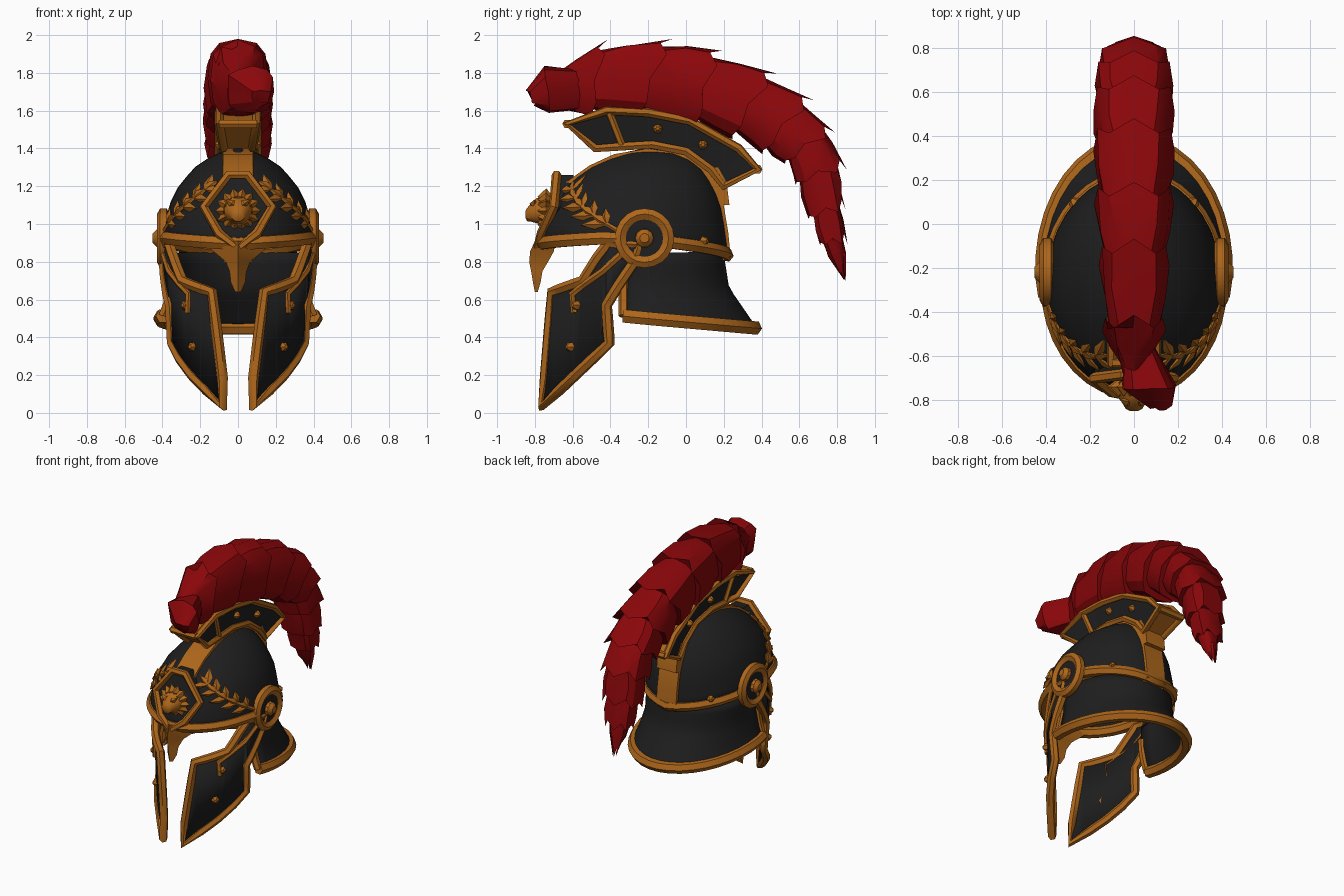
import bpy, bmesh, random
from math import sin, cos, pi, radians, copysign
from mathutils import Vector as V

random.seed(4)
if "Cube" in bpy.data.objects:
    bpy.data.objects.remove(bpy.data.objects["Cube"])

def material(name, *rgb):
    m = bpy.data.materials.new(name)
    m.use_nodes = True
    m.diffuse_color = (*rgb, 1)
    node = next(n for n in m.node_tree.nodes if n.type == 'BSDF_PRINCIPLED')
    node.inputs["Base Color"].default_value = (*rgb, 1)
    return m

BLACK = material("black_enamel", .013, .013, .013)
GOLD = material("aged_gold", .42, .133, .011)
RED = material("red_plume", .255, .002, .003)

def finish(name, mesh, mats, angle=35, thick=0):
    ob = bpy.data.objects.new(name, mesh)
    bpy.context.collection.objects.link(ob)
    for m in mats:
        mesh.materials.append(m)
    bpy.ops.object.select_all(action='DESELECT')
    ob.select_set(True)
    bpy.context.view_layer.objects.active = ob
    bpy.ops.object.shade_smooth_by_angle(angle=radians(angle))
    if thick:
        mod = ob.modifiers.new("thickness", 'SOLIDIFY')
        mod.thickness, mod.offset = thick, 0

def loft(name, parts, mats, closed=True, start=True, end=True, rule=None, **kw):
    """Each part is a list of equal rings of points, skinned in order."""
    bm = bmesh.new()
    for rings in parts:
        vs = [[bm.verts.new(p) for p in r] for r in rings]
        n = len(vs[0])
        for a, b in zip(vs, vs[1:]):
            for i in range(n if closed else n - 1):
                j = (i + 1) % n
                bm.faces.new((a[i], a[j], b[j], b[i]))
        if start:
            bm.faces.new(vs[0])
        if end:
            bm.faces.new(vs[-1])
    bmesh.ops.recalc_face_normals(bm, faces=bm.faces)
    for f in bm.faces:
        f.material_index = rule(f.normal) if rule else 0
    mesh = bpy.data.meshes.new(name)
    bm.to_mesh(mesh)
    bm.free()
    finish(name, mesh, mats, **kw)

def tube(name, pts, r, closed=False):
    cu = bpy.data.curves.new(name, 'CURVE')
    cu.dimensions, cu.bevel_depth, cu.bevel_resolution = '3D', r, 1
    cu.use_fill_caps = True
    sp = cu.splines.new('POLY')
    sp.points.add(len(pts) - 1)
    for q, p in zip(sp.points, pts):
        q.co = (*p, 1)
    sp.use_cyclic_u = closed
    tmp = bpy.data.objects.new(name + "_path", cu)
    bpy.context.collection.objects.link(tmp)
    dg = bpy.context.evaluated_depsgraph_get()
    mesh = bpy.data.meshes.new_from_object(tmp.evaluated_get(dg))
    bpy.data.objects.remove(tmp)
    finish(name, mesh, [GOLD], angle=50)

def interp(table, k):
    """Linear lookup in rows whose first entry is the key."""
    k = min(max(k, table[0][0]), table[-1][0])
    for a, b in zip(table, table[1:]):
        if k <= b[0]:
            t = (k - a[0]) / (b[0] - a[0])
            return [p + (q - p) * t for p, q in zip(a[1:], b[1:])]

def dense(pts, n, closed=False):
    ends = pts[1:] + pts[:1] if closed else pts[1:]
    return [V(a).lerp(V(b), i / n) for a, b in zip(pts, ends) for i in range(n + (not closed))]

def leaf(base, tip, normal, w, h):
    """Pointed four-sided leaf."""
    base, tip, n = V(base), V(tip), V(normal).normalized()
    s = (tip - base).cross(n).normalized()
    return [[base.lerp(tip, t) + (s * w * cos(q) + n * h * sin(q)) * k
             for q in (0, pi / 2, pi, 3 * pi / 2)] for t, k in ((0, .25), (.45, 1), (1, .05))]

def disc(c, r, axis, n=16):
    u = V((0, 1, 0)) if axis == 'x' else V((1, 0, 0))
    return [V(c) + (u * cos(2 * pi * i / n) + V((0, 0, 1)) * sin(2 * pi * i / n)) * r for i in range(n)]

def stud(p, n, r=.028):
    p, n = V(p), V(n).normalized()
    u = n.cross(V((0, 0, 1))).normalized()
    v = n.cross(u)
    return [[p + n * d + (u * cos(i * pi / 3) + v * sin(i * pi / 3)) * r * k for i in range(6)]
            for d, k in ((-.015, 1), (.012, .9), (.028, .35))]

# Skull dome: rows of height, half width, front y, back y
DOME = [(.8, .4, -.77, .225), (.95, .39, -.76, .21), (1.1, .355, -.71, .185),
        (1.2, .305, -.64, .145), (1.3, .215, -.5, .08), (1.36, .12, -.37, 0), (1.39, .02, -.22, -.17)]
RIM = [(0, .87), (70, .9), (100, .89), (180, .81)]

def shell(deg, z, off=0):
    a, f, b = interp(DOME, z)
    t = radians(deg)
    return V(((a + off) * sin(t), (f + b) / 2 - ((b - f) / 2 + off) * cos(t), z))

def rim(deg):
    return interp(RIM, min(abs(deg), 360 - abs(deg)))[0]

loft("skull_dome", [[[shell(d, rim(d) + (1.39 - rim(d)) * sin(k * pi / 20)) for d in range(-180, 180, 10)]
                     for k in range(11)]], [BLACK], start=False, angle=60, thick=.02)
tube("brow_band", [shell(d, rim(d) + .025, -.005) for d in range(-80, 81, 10)], .038)
tube("back_band", [shell(d, rim(d) + .025, -.005) for d in range(110, 251, 10)], .036)

# Gold strip over the middle of the dome
ridge = [(V((0, interp(DOME, z)[1], z)), V((0, -1, .8))) for z in (1.2, 1.25, 1.3, 1.36)]
ridge += [(V((0, -.2, 1.385)), V((0, 0, 1)))]
ridge += [(V((0, interp(DOME, z)[2], z)), V((0, 1, .5))) for z in (1.36, 1.3, 1.2, 1.1, .95, .82)]
loft("dome_ridge", [[[p + n.normalized() * h + V((x, 0, 0))
                      for x, h in ((-.09, -.05), (-.08, .015), (.08, .015), (.09, -.05))]
                     for p, n in ridge]], [GOLD])

# Flared neck guard: rows of depth, height, half width, half length
GUARD = [(0, .85, .36, .39), (.4, .66, .36, .42), (.75, .53, .385, .51), (1, .45, .41, .565)]

def guard(deg, k):
    z, a, b = interp(GUARD, k)
    c = cos(radians(deg))
    return V((a * sin(radians(deg)), -.2 + c * (b if c > 0 else .5), z + .05 * k * (1 - c)))

sweep = range(-105, 106, 10)
loft("neck_guard", [[[guard(d, k / 8) for d in sweep] for k in range(9)]], [BLACK],
     closed=False, start=False, end=False, angle=60, thick=.02)
tube("neck_guard_rim", [guard(d, 1) for d in sweep], .04)

# Front shield, its frame and the nose guard
kite = [(-.05, -.685, 1.26), (.05, -.685, 1.26), (.18, -.70, 1.09), (.1, -.765, .95),
        (0, -.785, .87), (-.1, -.765, .95), (-.18, -.70, 1.09)]
loft("front_shield", [[[V(p) + V((0, d, 0)) for p in kite] for d in (0, .09)]], [BLACK])
tube("front_shield_frame", kite, .026, True)
nose = [(.91, .2, -.8, -.7), (.855, .13, -.825, -.7), (.8, .065, -.83, -.73), (.75, .045, -.82, -.76),
        (.69, .038, -.81, -.77), (.64, .015, -.80, -.785)]
loft("nose_guard", [[[(-w, b, z), (0, f, z), (w, b, z)] for z, w, f, b in nose]], [GOLD])

# Beast head relief on the shield
face = V((0, -.74, 1.07))
mane = []
for r0, r1, dy, n in ((.04, .12, -.01, 14), (.02, .1, -.045, 10)):
    for i in range(n):
        d = V((cos(2 * pi * i / n), 0, sin(2 * pi * i / n)))
        mane.append(leaf(face + d * r0 + V((0, dy, 0)), face + d * r1, (0, -1, 0), .035, .04))
loft("beast_mane", mane, [GOLD])
loft("beast_face", [[disc(face + V((0, d, h)), r, 'y', 10) for d, r, h in
                     ((.02, .085, 0), (-.05, .07, 0), (-.08, .05, -.01), (-.1, .038, -.02), (-.11, .02, -.02))]],
     [GOLD])
loft("beast_brows", [leaf(face + V((s * .01, -.075, .02)), face + V((s * .065, -.06, .06)),
                          (0, -1, 0), .02, .02) for s in (-1, 1)], [GOLD])

# Cheek plates follow a rounded wall
def cheek(p, off=0):
    y, z = p[0], p[1]
    t = max(0, (-.25 - y) / .56)
    return V(((max(.09, .39 * (1 - t ** 2.2)) + off) * (.88 + .12 * min(1, z / .6)), y, z))

OUTLINE = [(-.71, .64), (-.76, .035), (-.405, .37), (-.42, .57), (-.36, .67), (-.28, .79),
           (-.25, .89), (-.41, .9), (-.47, .82), (-.545, .70)]
RIB = [(-.34, .84), (-.44, .75), (-.54, .68), (-.6, .63), (-.59, .53)]

for side, s in (("left", 1), ("right", -1)):
    def flip(pts):
        return [V((p[0] * s, p[1], p[2])) for p in pts]
    bm = bmesh.new()
    bm.faces.new([bm.verts.new((0, *p)) for p in OUTLINE])
    for i in range(12):
        bmesh.ops.bisect_plane(bm, geom=bm.verts[:] + bm.edges[:] + bm.faces[:],
                               plane_co=(0, -.74 + i * .04, 0), plane_no=(0, 1, 0))
    for v in bm.verts:
        v.co = flip([cheek(v.co.yz)])[0]
    mesh = bpy.data.meshes.new("cheek")
    bm.to_mesh(mesh)
    bm.free()
    finish(side + "_cheek_plate", mesh, [BLACK], thick=.02)
    tube(side + "_cheek_trim", flip([cheek(p) for p in dense(OUTLINE, 4, True)]), .029, True)
    tube(side + "_cheek_rib", flip([cheek(p, .008) for p in RIB]), .02)
    tube(side + "_guard_front_trim", [guard(105 * s, k / 4) for k in range(1, 5)], .028)

    # Hinge rosette
    c = V((s * .395, -.22, .925))
    tube(side + "_rosette_ring", disc(c, .128, 'x', 20), .034, True)
    loft(side + "_rosette_face", [[disc(c + V((s * d, 0, 0)), .12, 'x') for d in (-.04, .014)]], [BLACK])
    loft(side + "_rosette_boss", [[disc(c + V((s * d, 0, 0)), r, 'x', 10) for d, r in
                                   ((0, .052), (.035, .048), (.058, .025))]], [GOLD])

    # Laurel branch
    stem = [(82 - 10 * i, .955 + .045 * i) for i in range(6)]
    tube(side + "_laurel_stem", flip([shell(d, z, .008) for d, z in stem]), .014)
    leaves = []
    for d, z in stem[1:]:
        for dd, dz in ((-2, .085), (-17, -.005), (-11, .05)):
            a, b = flip([shell(d, z, .012), shell(d + dd, z + dz, .025)])
            leaves.append(leaf(a, b, a - V((0, -.25, a.z)), .027, .018))
    loft(side + "_laurel_leaves", leaves, [GOLD])
    spots = [cheek((-.58, .57), .01), cheek((-.61, .35), .01), shell(138, .91, .005)]
    loft(side + "_studs", [stud(p, p - V((0, -.25, p.z))) for p in flip(spots)], [GOLD])

# Crest holder: matching upper and lower edges in y, z
UPPER = [(-.63, 1.53), (-.42, 1.6), (-.2, 1.59), (.02, 1.547), (.28, 1.4), (.38, 1.29)]
LOWER = [(-.48, 1.40), (-.34, 1.41), (-.18, 1.42), (0, 1.385), (.13, 1.29), (.2, 1.2)]
loft("crest_holder", [[[(-.1, *u), (.1, *u), (.075, *l), (-.075, *l)] for u, l in zip(UPPER, LOWER)]],
     [GOLD, BLACK], rule=lambda n: int(abs(n.x) > .7))
loft("crest_rear_post", [[[(-.08, y, z), (.08, y, z), (.08, y + .07, z), (-.08, y + .07, z)]
                          for y, z in ((.1, 1.3), (.145, 1.22), (.16, 1.1))]], [GOLD])
for side, s in (("left", 1), ("right", -1)):
    loop = [(s * .1, *p) for p in UPPER] + [(s * .077, *p) for p in LOWER[::-1]]
    tube(side + "_crest_trim", loop, .024, True)
    tube(side + "_crest_bar", [(s * .1, -.41, 1.6), (s * .08, -.34, 1.42)], .02)
    loft(side + "_crest_studs", [stud((s * .09, y, z), (s, 0, 0)) for y, z in ((-.15, 1.505), (.09, 1.42))],
         [GOLD])
for end, (y, z) in (("front", UPPER[0]), ("back", UPPER[-1])):
    tube("crest_" + end + "_lip", [(-.1, y, z), (.1, y, z)], .025)

# Plume: upper y, z, lower y, z, half width, sideways lean
PLUME = [(-.66, 1.83, -.62, 1.58, .07, 0), (-.47, 1.95, -.5, 1.57, .14, 0), (-.13, 1.97, -.25, 1.57, .155, 0),
         (.13, 1.92, .05, 1.52, .175, 0), (.42, 1.81, .24, 1.46, .178, 0), (.62, 1.68, .4, 1.38, .178, 0),
         (.74, 1.52, .52, 1.33, .172, 0), (.82, 1.34, .58, 1.22, .155, 0), (.83, 1.13, .65, 1.04, .13, 0),
         (.84, .95, .71, .9, .09, 0), (.83, .75, .81, .75, .015, 0)]
FRONT_TUFT = [(-.84, 1.71, -.8, 1.63, .05, .12), (-.75, 1.83, -.72, 1.59, .125, .07), (-.45, 1.8, -.45, 1.62, .03, 0)]

def tuft_ring(row, scale, push=V(), jitter=0):
    u, l = V((row[5], row[0], row[1])), V((row[5], row[2], row[3]))
    ring = []
    for i in range(12):
        c, w = (copysign(abs(f(pi * i / 6)) ** .7, f(pi * i / 6)) for f in (cos, sin))
        p = (u + l) / 2 + ((u - l) / 2 * c + V((row[4] * w, 0, 0))) * scale
        p += push * (1 - i % 2) * (.6 + .4 * c)
        ring.append(p + V([random.uniform(-jitter, jitter) for _ in range(3)]))
    return ring

tufts = [[tuft_ring(r, 1, jitter=.01) for r in FRONT_TUFT]]
for i, (a, b) in enumerate(zip(PLUME, PLUME[1:])):
    way = V((0, b[0] + b[2] - a[0] - a[2], b[1] + b[3] - a[1] - a[3])).normalized()
    middle = [(p + q) / 2 for p, q in zip(a, b)]
    tufts.append([tuft_ring(a, .8, way * -.04), tuft_ring(middle, .95, jitter=.016),
                  tuft_ring(b, 1.04, way * .06)])
loft("plume", tufts, [RED], angle=30)
